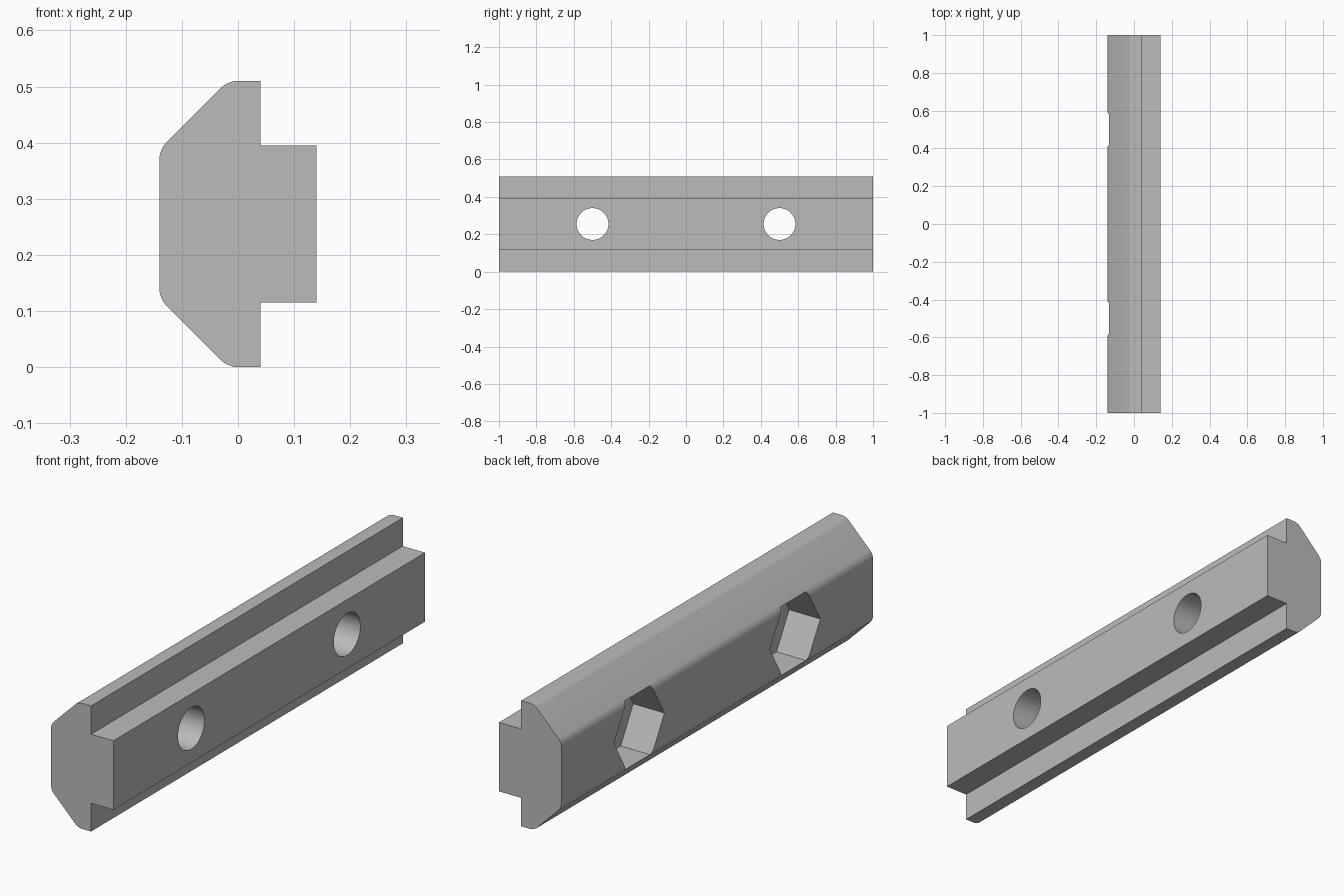
import bpy, bmesh, math
from mathutils import Matrix

cube = bpy.data.objects.get("Cube")
if cube:
    bpy.data.objects.remove(cube, do_unlink=True)

MID_Z = 0.255
HOLE_Y = (-0.5, 0.5)

grey = bpy.data.materials.new("plain_grey")
grey.use_nodes = True
grey.diffuse_color = (0.5, 0.5, 0.5, 1)
grey.node_tree.nodes["Principled BSDF"].inputs["Base Color"].default_value = (0.5, 0.5, 0.5, 1)


def make_object(name, bm):
    mesh = bpy.data.meshes.new(name)
    bmesh.ops.recalc_face_normals(bm, faces=bm.faces[:])
    bm.to_mesh(mesh)
    bm.free()
    mesh.materials.append(grey)
    obj = bpy.data.objects.new(name, mesh)
    bpy.context.collection.objects.link(obj)
    return obj


def cutter(name, sides, radius, x0, x1):
    """A pair of prisms lying along x, one at each hole position."""
    bm = bmesh.new()
    for y in HOLE_Y:
        place = Matrix.Translation(((x0 + x1) / 2, y, MID_Z)) @ Matrix.Rotation(math.pi / 2, 4, 'Y')
        bmesh.ops.create_cone(bm, cap_ends=True, segments=sides, radius1=radius,
                              radius2=radius, depth=x1 - x0, matrix=place)
    obj = make_object(name, bm)
    obj.hide_render = True
    return obj


# Bar: half profile (x, height above the middle) mirrored and extruded along y
half = [(0.14, 0.14), (0.04, 0.14), (0.04, 0.255), (-0.018, 0.255), (-0.14, 0.133)]
profile = half + [(x, -h) for x, h in reversed(half)]
bm = bmesh.new()
end = bm.faces.new([bm.verts.new((x, -1, MID_Z + h)) for x, h in profile])
extruded = bmesh.ops.extrude_face_region(bm, geom=[end], use_keep_orig=True)
bmesh.ops.translate(bm, vec=(0, 2, 0),
                    verts=[g for g in extruded["geom"] if isinstance(g, bmesh.types.BMVert)])

# Rounded corners beside the sloped faces
long_edges = [e for e in bm.edges
              if abs(e.verts[0].co.y - e.verts[1].co.y) > 1 and e.verts[0].co.x < 0]
bmesh.ops.bevel(bm, geom=long_edges, offset=0.0166, offset_type='OFFSET',
                segments=6, profile=0.5, affect='EDGES')
bar = make_object("slot_bar", bm)

# Hexagonal nut pockets and round through holes
cutters = [cutter("nut_pocket_cutter", 6, 0.14 / math.cos(math.pi / 6), -0.3, 0.0),
           cutter("bolt_hole_cutter", 64, 0.085, -0.3, 0.3)]
bpy.ops.object.select_all(action='DESELECT')
bpy.context.view_layer.objects.active = bar
bar.select_set(True)
for tool in cutters:
    mod = bar.modifiers.new(tool.name, 'BOOLEAN')
    mod.operation = 'DIFFERENCE'
    mod.solver = 'EXACT'
    mod.object = tool
    bpy.ops.object.modifier_apply(modifier=mod.name)
    bpy.data.objects.remove(tool, do_unlink=True)

bpy.ops.object.shade_smooth_by_angle(angle=math.radians(30))
